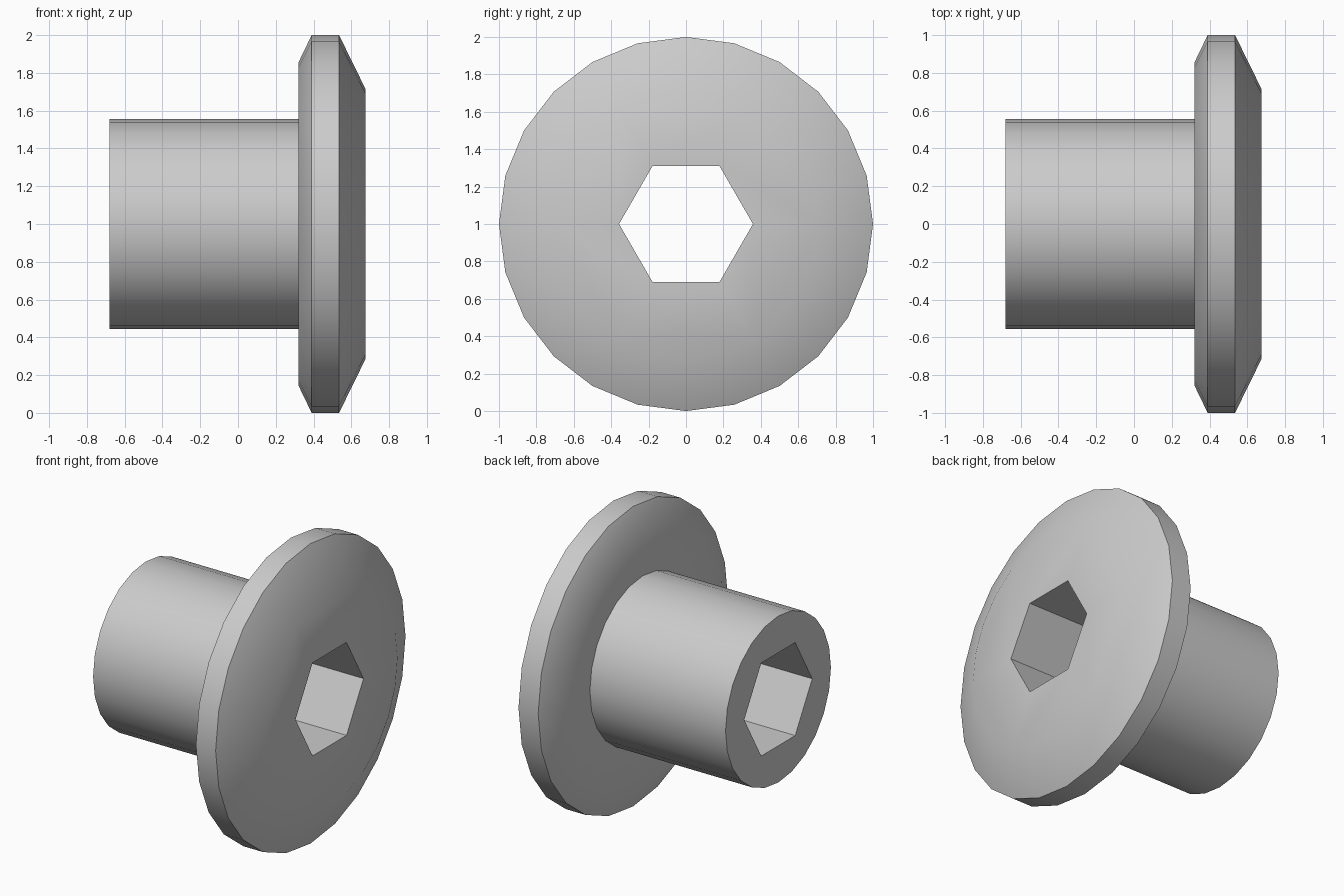
import bpy, bmesh
from math import cos, sin, tau, radians

cube = bpy.data.objects.get("Cube")
if cube:
    bpy.data.objects.remove(cube, do_unlink=True)

SIDES, HEX = 24, 6
STEP = SIDES // HEX

steel = bpy.data.materials.new("grey steel")
steel.use_nodes = True
grey = (0.6, 0.6, 0.6, 1)
steel.diffuse_color = grey
steel.node_tree.nodes["Principled BSDF"].inputs["Base Color"].default_value = grey

bm = bmesh.new()


def ring(x, radius, count):
    """Ring of vertices around the x axis, starting at +y."""
    return [bm.verts.new((x, radius * cos(tau * i / count), 1 + radius * sin(tau * i / count)))
            for i in range(count)]


def bridge(a, b):
    n = len(a)
    for i in range(n):
        j = (i + 1) % n
        bm.faces.new((a[i], a[j], b[j], b[i]))


def end_face(hexagon, rim):
    """Flat end between the hexagonal hole and the round rim."""
    for k in range(HEX):
        arc = [rim[(k * STEP + i) % SIDES] for i in range(STEP, -1, -1)]
        bm.faces.new([hexagon[k], hexagon[(k + 1) % HEX]] + arc)


# Shaft, flange underside, rim and bevelled head, as (x, radius)
profile = [(-0.68, 0.555), (0.32, 0.555), (0.32, 0.855),
           (0.39, 1.0), (0.535, 1.0), (0.675, 0.715)]
rings = [ring(x, r, SIDES) for x, r in profile]
for a, b in zip(rings, rings[1:]):
    bridge(a, b)

# Hexagonal through hole
back_hex = ring(-0.68, 0.358, HEX)
front_hex = ring(0.675, 0.358, HEX)
bridge(back_hex, front_hex)
end_face(back_hex, rings[0])
end_face(front_hex, rings[-1])

bmesh.ops.recalc_face_normals(bm, faces=bm.faces)
mesh = bpy.data.meshes.new("flanged_hex_socket_bolt")
bm.to_mesh(mesh)
bm.free()
mesh.materials.append(steel)

bolt = bpy.data.objects.new("flanged_hex_socket_bolt", mesh)
bpy.context.collection.objects.link(bolt)
bpy.ops.object.select_all(action="DESELECT")
bolt.select_set(True)
bpy.context.view_layer.objects.active = bolt
bpy.ops.object.shade_smooth_by_angle(angle=radians(30))
